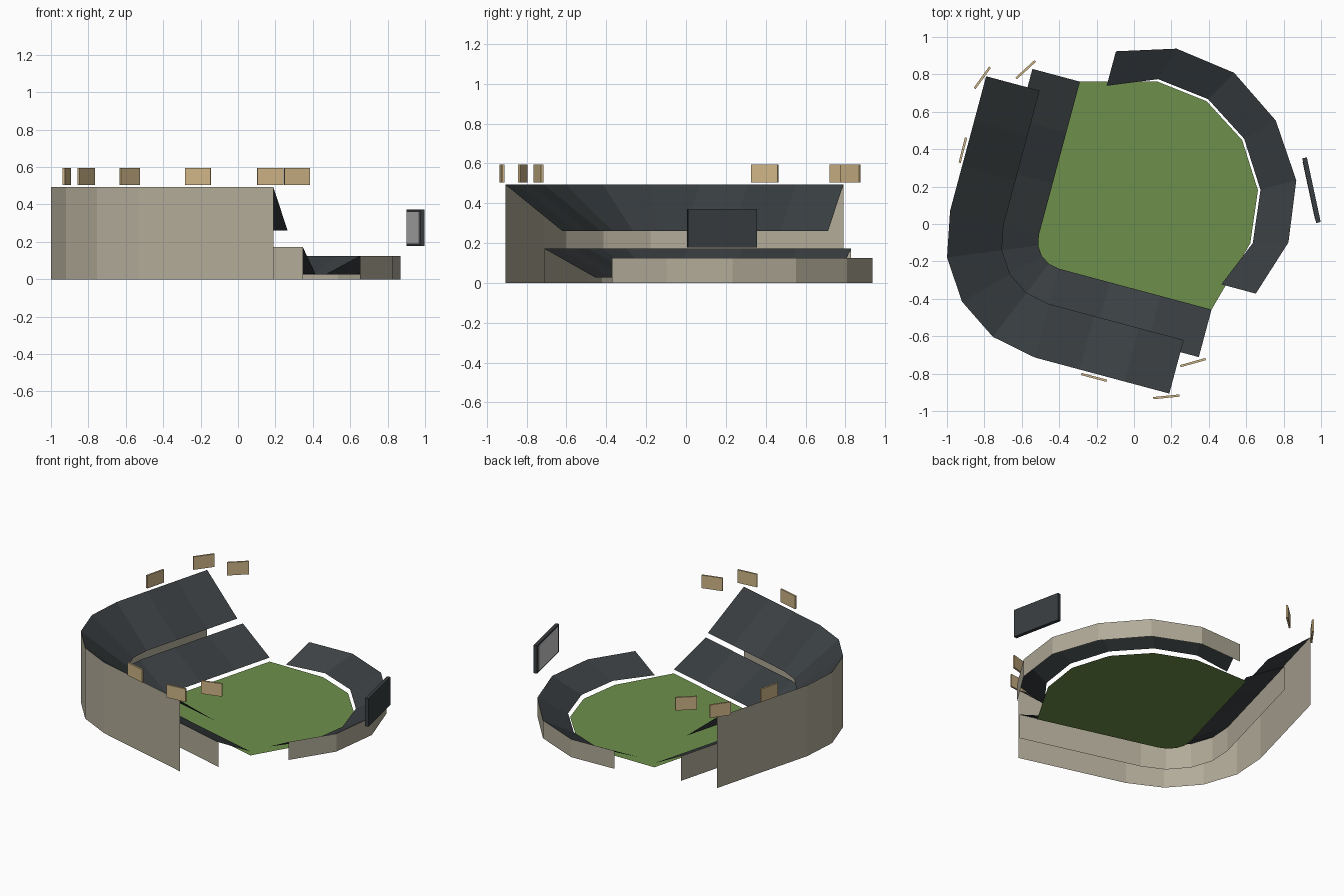
import bpy
from math import sin, cos, pi, radians, atan2, hypot

if "Cube" in bpy.data.objects:
    bpy.data.objects.remove(bpy.data.objects["Cube"])


def material(name, r, g, b):
    m = bpy.data.materials.new(name)
    m.diffuse_color = (r, g, b, 1)
    m.use_nodes = True
    m.node_tree.nodes["Principled BSDF"].inputs["Base Color"].default_value = m.diffuse_color
    return m


CONCRETE = material("concrete", 0.44, 0.405, 0.315)
SEATS = material("seats", 0.040, 0.047, 0.051)
SEATS_ALT = material("seats_alternate", 0.045, 0.053, 0.057)
GRASS = material("grass", 0.155, 0.28, 0.07)
LAMP = material("lamp", 0.62, 0.46, 0.24)
SCREEN = material("screen", 0.52, 0.53, 0.52)


def mesh(name, verts, faces, mats):
    me = bpy.data.meshes.new(name)
    me.from_pydata(verts, [], faces)
    for m in mats:
        me.materials.append(m)
    for f in me.polygons:  # seating blocks alternate in shade
        f.material_index = f.index % len(mats)
    ob = bpy.data.objects.new(name, me)
    bpy.context.collection.objects.link(ob)
    return ob


# The ground plan is symmetric about an axis turned 30 degrees from x
def plan(u, v):
    a = radians(30)
    v += 0.1
    return (u * cos(a) - v * sin(a), u * sin(a) + v * cos(a))


def home_path(radius, leg):
    """Quarter bend behind home plate with a straight leg of three blocks at each end."""
    c, s = -0.364, cos(pi / 4)
    arc = [(c - radius * cos(t), radius * sin(t))
           for t in (radians(-45 + 22.5 * i) for i in range(5))]
    legs = [(arc[-1][0] + leg * s * i / 3, arc[-1][1] + leg * s * i / 3) for i in (1, 2, 3)]
    return [plan(*p) for p in [(u, -v) for u, v in legs[::-1]] + arc + legs]


def outfield_path(half):
    """Mirror half of a curve, given from the centre outwards."""
    pts = [(u, -v) for u, v in reversed(half[1:])] + half
    return [plan(*p) for p in pts]


def strip(name, a, za, b, zb, mats):
    n = len(a)
    verts = [(x, y, za) for x, y in a] + [(x, y, zb) for x, y in b]
    faces = [(i, i + 1, n + i + 1, n + i) for i in range(n - 1)]
    return mesh(name, verts, faces, mats)


def stand(name, inner, z_in, outer, z_out):
    strip(name + "_seating", outer, z_out, inner, z_in, [SEATS, SEATS_ALT])
    strip(name + "_back_wall", outer, 0, outer, z_out, [CONCRETE])


# Grandstands
stand("upper_stand", home_path(0.344, 0.745), 0.26, home_path(0.64, 0.745), 0.493)
field_edge = home_path(0.148, 0.847)
stand("lower_stand", field_edge, 0.028, home_path(0.411, 0.847), 0.172)
stand("outfield_stand",
      outfield_path([(0.738, 0), (0.677, 0.28), (0.499, 0.506), (0.243, 0.613)]), 0.025,
      outfield_path([(0.933, 0), (0.868, 0.332), (0.666, 0.598), (0.378, 0.748)]), 0.125)

# Playing field
fence = outfield_path([(0.725, 0), (0.664, 0.275), (0.487, 0.5)])
outline = [(x, y, 0) for x, y in field_edge[::-1] + fence]
mesh("playing_field", outline, [tuple(range(len(outline)))], [GRASS])


def panel(name, p, q, z0, z1, thick, mat, shift=0):
    """Upright board between two plan points."""
    dx, dy = q[0] - p[0], q[1] - p[1]
    w, ang = hypot(dx, dy), atan2(dy, dx)
    bpy.ops.mesh.primitive_cube_add(size=1, location=(
        (p[0] + q[0]) / 2 - sin(ang) * shift,
        (p[1] + q[1]) / 2 + cos(ang) * shift, (z0 + z1) / 2))
    ob = bpy.context.object
    ob.name = name
    ob.rotation_euler.z = ang
    ob.scale = (w, thick, z1 - z0)
    ob.data.materials.append(mat)


# Scoreboard and its screen
panel("scoreboard", (0.912, 0.354), (0.986, 0.008), 0.177, 0.372, 0.025, SEATS)
panel("scoreboard_screen", (0.916, 0.334), (0.982, 0.028), 0.188, 0.361, 0.004, SCREEN, -0.013)

# Floodlight panels
for i, (p, q) in enumerate([
        ((-0.852, 0.725), (-0.770, 0.838)), ((-0.630, 0.778), (-0.528, 0.872)),
        ((-0.932, 0.328), (-0.898, 0.462)), ((-0.282, -0.802), (-0.146, -0.838)),
        ((0.103, -0.931), (0.243, -0.917)), ((0.248, -0.760), (0.383, -0.722))]):
    panel(f"floodlight_{i + 1}", p, q, 0.504, 0.594, 0.012, LAMP)
